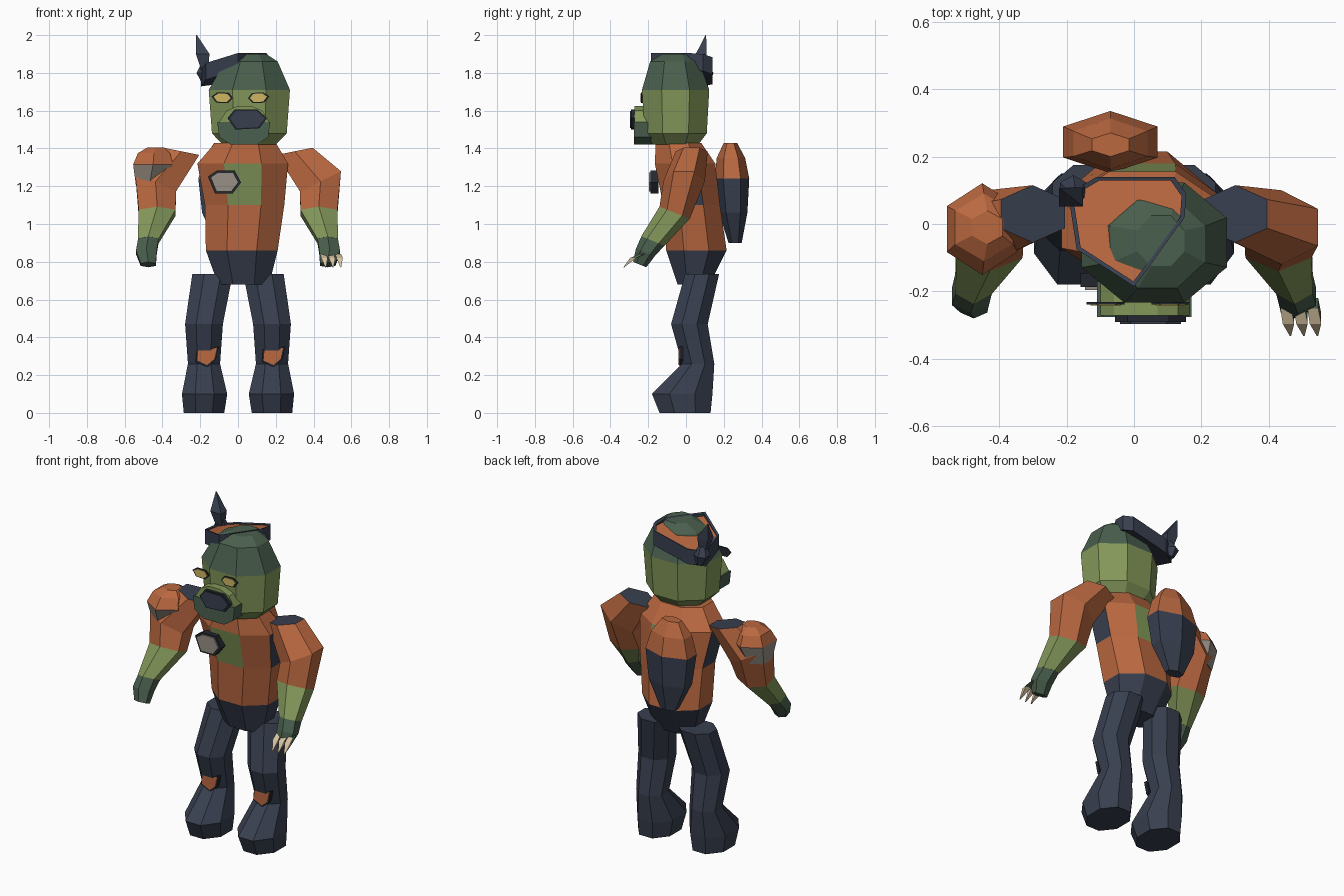
import bpy, bmesh, math
from mathutils import Vector

cube = bpy.data.objects.get("Cube")
if cube:
    bpy.data.objects.remove(cube, do_unlink=True)

# Palette
PALETTE = {
    "rust_orange": "BA6840", "skin_green": "84985A", "dark_green": "4A604E",
    "navy_cloth": "383F4F", "dark_rim": "242830", "stone_grey": "989086",
    "eye_yellow": "CFB561", "claw_beige": "D8C4A2",
}
mats = {}
for label, code in PALETTE.items():
    rgb = [int(code[i:i + 2], 16) / 255 for i in (0, 2, 4)]
    col = [((c + 0.055) / 1.055) ** 2.4 for c in rgb] + [1.0]
    m = bpy.data.materials.new(label)
    m.use_nodes = True
    m.diffuse_color = col
    bsdf = next(n for n in m.node_tree.nodes if n.type == "BSDF_PRINCIPLED")
    bsdf.inputs["Base Color"].default_value = col
    bsdf.inputs["Roughness"].default_value = 0.9
    mats[label] = m


def finish(name, bm, rule):
    """Turn a bmesh into an object; rule is a colour or f(centre, normal)."""
    bmesh.ops.recalc_face_normals(bm, faces=bm.faces)
    bm.normal_update()
    me = bpy.data.meshes.new(name)
    used = []
    for f in bm.faces:
        key = rule if isinstance(rule, str) else rule(f.calc_center_median(), f.normal)
        if key not in used:
            used.append(key)
            me.materials.append(mats[key])
        f.material_index = used.index(key)
    bm.to_mesh(me)
    bm.free()
    ob = bpy.data.objects.new(name, me)
    bpy.context.collection.objects.link(ob)
    return ob


def skin(name, rings, rule):
    """Bridge successive rings of points and close both ends."""
    bm = bmesh.new()
    loops = [[bm.verts.new(p) for p in ring] for ring in rings]
    n = len(loops[0])
    for a, b in zip(loops, loops[1:]):
        for i in range(n):
            j = (i + 1) % n
            bm.faces.new((a[i], a[j], b[j], b[i]))
    bm.faces.new(loops[0])
    bm.faces.new(loops[-1])
    return finish(name, bm, rule)


def loft(name, sides, rings, rule, side=1):
    """Rings are (x, y, z, half width, half depth, slope in x, slope in y)."""
    unit = [((i + 0.5) * math.tau / sides) for i in range(sides)]
    kx = max(math.cos(a) for a in unit)
    ky = max(math.sin(a) for a in unit)
    out = []
    for x, y, z, rx, ry, *tilt in rings:
        tx, ty = tilt or (0, 0)
        ring = []
        for a in unit:
            dx, dy = rx * math.cos(a) / kx, ry * math.sin(a) / ky
            ring.append((side * (x + dx), y + dy, z + tx * dx + ty * dy))
        out.append(ring)
    return skin(name, out, rule)


def plate(name, pts, y_front, y_back, rule, grow=1.0):
    """Flat prism with an x, z outline, optionally scaled about its centre."""
    cx = sum(p[0] for p in pts) / len(pts)
    cz = sum(p[1] for p in pts) / len(pts)
    grown = [(cx + (x - cx) * grow, cz + (z - cz) * grow) for x, z in pts]
    return skin(name, [[(x, y, z) for x, z in grown] for y in (y_front, y_back)], rule)


# Torso with patched front, back and sides
def torso_rule(c, n):
    if c.z < 0.86:
        return "navy_cloth"
    if 1.1 < c.z < 1.32:
        if abs(n.y) > 0.9:
            return "skin_green"
        if abs(n.x) > 0.85:
            return "navy_cloth"
    return "rust_orange"


loft("torso", 8, [
    (0.03, 0.04, 0.68, 0.135, 0.085), (0.02, 0.055, 0.86, 0.19, 0.16),
    (0.035, 0.03, 1.1, 0.21, 0.15), (0.025, -0.005, 1.32, 0.24, 0.16),
    (0.04, -0.04, 1.43, 0.16, 0.12)], torso_rule)

# Chest badge
badge = [(-0.155, 1.25), (-0.11, 1.28), (-0.02, 1.28), (0.012, 1.22),
         (-0.03, 1.165), (-0.12, 1.165)]
plate("badge_rim", badge, -0.187, -0.145, "dark_rim", 1.05)
plate("badge", badge, -0.195, -0.187, "stone_grey", 0.88)

# Head with a darker crown
loft("head", 8, [
    (0.06, -0.055, 1.42, 0.14, 0.12), (0.06, -0.055, 1.48, 0.198, 0.165),
    (0.06, -0.055, 1.71, 0.215, 0.178), (0.07, -0.06, 1.86, 0.14, 0.13),
    (0.08, -0.05, 1.9, 0.07, 0.075)],
    lambda c, n: "dark_green" if c.z > 1.71 else "skin_green")

# Muzzle, jaw and nose
muzzle = [(-0.1, 1.54), (-0.06, 1.6), (0.0, 1.625), (0.07, 1.625),
          (0.13, 1.6), (0.165, 1.54), (0.12, 1.48), (-0.06, 1.48)]
jaw = [(-0.11, 1.54), (0.17, 1.54), (0.16, 1.46), (0.1, 1.42), (-0.04, 1.42), (-0.1, 1.46)]
nose = [(-0.05, 1.56), (-0.015, 1.603), (0.1, 1.603), (0.148, 1.56), (0.11, 1.51), (-0.01, 1.503)]
plate("muzzle", muzzle, -0.272, -0.17, "skin_green")
plate("jaw", jaw, -0.276, -0.17, "dark_green")
plate("nose_rim", nose, -0.29, -0.27, "dark_rim", 1.06)
plate("nose", nose, -0.296, -0.29, "navy_cloth", 0.92)

# Eyes
for label, cx, s in (("right", -0.083, 1), ("left", 0.107, -1)):
    eye = [(cx + s * dx, 1.667 + dz) for dx, dz in (
        (-0.052, 0.008), (-0.025, 0.027), (0.03, 0.025),
        (0.05, 0.0), (0.025, -0.025), (-0.03, -0.022))]
    plate(label + "_eye_rim", eye, -0.238, -0.231, "dark_rim", 1.1)
    plate(label + "_eye", eye, -0.242, -0.238, "eye_yellow", 0.88)

# Tilted cap: cloth band with a sunken crown
outline = [(-0.195, 0.09), (-0.11, 0.14), (0.12, 0.14), (0.155, 0.09),
           (0.15, 0.02), (0.05, -0.12), (0.0, -0.185), (-0.17, -0.075)]


def cap_ring(lift, top, shrink=1.0):
    ring = []
    for x, y in outline:
        x, y = -0.02 + (x + 0.02) * shrink, y * shrink
        ring.append((x, y, min(1.789 + 0.23 * x - 0.17 * y + lift, top)))
    return ring


skin("cap_band", [cap_ring(0, 1.9), cap_ring(0.09, 1.905), cap_ring(0.085, 1.9, 0.92),
                  cap_ring(0.03, 1.86, 0.92)], "navy_cloth")
skin("cap_crown", [cap_ring(0.03, 1.86, 0.93), cap_ring(0.08, 1.885, 0.93)], "rust_orange")

# Knot and feather on the cap
loft("cap_knot", 6, [
    (-0.17, 0.105, 1.745, 0.02, 0.025), (-0.18, 0.1, 1.8, 0.04, 0.045),
    (-0.175, 0.09, 1.85, 0.02, 0.02)], "navy_cloth")
loft("feather", 4, [
    (-0.175, 0.085, 1.8, 0.015, 0.015), (-0.187, 0.08, 1.9, 0.036, 0.028),
    (-0.22, 0.105, 2.0, 0.002, 0.002)], "navy_cloth")


# Arms, hands and legs
def arm_rule(c, n):
    if c.z > 1.36 and n.z > 0.8:
        return "navy_cloth"
    return "rust_orange" if c.z > 1.08 else "skin_green"


for label, s in (("left", 1), ("right", -1)):
    loft(label + "_arm", 6, [
        (0.3, 0.03, 1.385, 0.095, 0.085, 0.2, 0),
        (0.437, -0.01, 1.225, 0.108, 0.11, 0.5, 0),
        (0.428, -0.06, 1.06, 0.098, 0.08, 0, -0.4),
        (0.475, -0.175, 0.91, 0.055, 0.062, 0, -0.4)], arm_rule, s)
    loft(label + "_hand", 6, [
        (0.475, -0.175, 0.91, 0.054, 0.061, 0, -0.4),
        (0.485, -0.215, 0.85, 0.055, 0.05, 0, -0.4),
        (0.475, -0.245, 0.785, 0.04, 0.035, 0, -0.4)], "dark_green", s)
    loft(label + "_leg", 8, [
        (0.135, 0.085, 0.735, 0.107, 0.09), (0.18, 0.018, 0.47, 0.1, 0.097),
        (0.18, 0.065, 0.26, 0.085, 0.085), (0.177, -0.02, 0.1, 0.12, 0.16),
        (0.18, -0.005, 0.0, 0.107, 0.135)], "navy_cloth", s)

# Torn knee patches
for label, cx in (("left", 0.188), ("right", -0.163)):
    patch = [(cx + dx, 0.305 + dz) for dx, dz in (
        (-0.05, 0.03), (-0.02, 0.06), (0.005, 0.03), (0.054, 0.042),
        (0.04, -0.02), (0.0, -0.055), (-0.055, -0.03))]
    plate(label + "_knee_rim", patch, -0.035, -0.015, "dark_rim", 1.12)
    plate(label + "_knee_patch", patch, -0.04, -0.035, "rust_orange", 0.95)

# Claws on the left hand
for i, x in enumerate((0.46, 0.5, 0.54)):
    loft("claw_%d" % (i + 1), 4, [
        (x - 0.01, -0.235, 0.84, 0.016, 0.016), (x - 0.002, -0.28, 0.82, 0.017, 0.016),
        (x + 0.004, -0.33, 0.77, 0.002, 0.002)],
        lambda c, n: "claw_beige" if c.y < -0.27 else "dark_green")

# Shoulder pad on the right arm
loft("shoulder_pad", 6, [
    (-0.47, -0.015, 1.2, 0.07, 0.08), (-0.45, -0.015, 1.315, 0.105, 0.136),
    (-0.445, -0.01, 1.375, 0.085, 0.1), (-0.435, -0.01, 1.405, 0.045, 0.05)],
    lambda c, n: "rust_orange" if c.z > 1.315 else "stone_grey")

# Backpack
loft("backpack", 6, [
    (-0.07, 0.26, 0.9, 0.05, 0.035), (-0.07, 0.25, 1.06, 0.12, 0.075),
    (-0.07, 0.243, 1.24, 0.14, 0.092), (-0.07, 0.238, 1.35, 0.11, 0.075),
    (-0.07, 0.235, 1.43, 0.055, 0.035)],
    lambda c, n: "rust_orange" if c.z > 1.24 else "navy_cloth")
